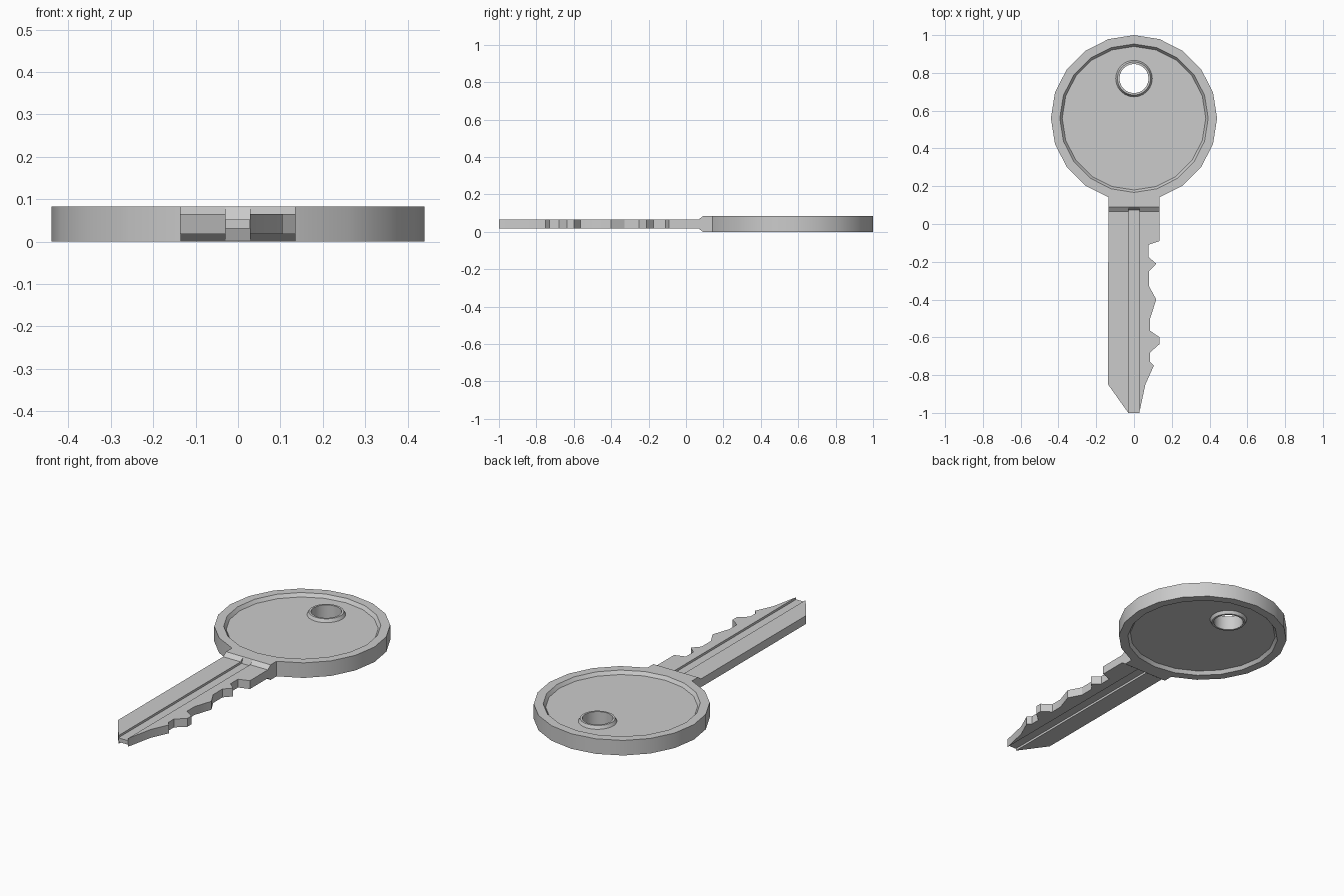
import bpy, bmesh, math
from mathutils import Vector

if "Cube" in bpy.data.objects:
    bpy.data.objects.remove(bpy.data.objects["Cube"])

T = 0.083                      # full thickness of the head
HEAD, HOLE = (0, 0.56), (0, 0.77)


def mesh_object(name, bm):
    bmesh.ops.recalc_face_normals(bm, faces=bm.faces)
    me = bpy.data.meshes.new(name)
    bm.to_mesh(me)
    bm.free()
    ob = bpy.data.objects.new(name, me)
    bpy.context.collection.objects.link(ob)
    return ob


def prism(name, points, direction):
    """Closed outline pushed along a direction."""
    bm = bmesh.new()
    face = bm.faces.new([bm.verts.new(p) for p in points])
    new = bmesh.ops.extrude_face_region(bm, geom=[face])["geom"]
    bmesh.ops.translate(bm, vec=Vector(direction),
                        verts=[v for v in new if isinstance(v, bmesh.types.BMVert)])
    return mesh_object(name, bm)


def frustum(name, centre, n, r0, z0, r1, z1):
    """Round block, radius r0 at z0 and r1 at z1."""
    bm = bmesh.new()
    rings = [[bm.verts.new((centre[0] + r * math.cos(math.tau * i / n),
                            centre[1] + r * math.sin(math.tau * i / n), z))
              for i in range(n)] for r, z in ((r0, z0), (r1, z1))]
    for i in range(n):
        j = (i + 1) % n
        bm.faces.new((rings[0][i], rings[0][j], rings[1][j], rings[1][i]))
    bm.faces.new(rings[0][::-1])
    bm.faces.new(rings[1])
    return mesh_object(name, bm)


def combine(target, tool, operation):
    mod = target.modifiers.new(operation, 'BOOLEAN')
    mod.operation, mod.object, mod.solver = operation, tool, 'EXACT'
    bpy.context.view_layer.objects.active = target
    bpy.ops.object.modifier_apply(modifier=mod.name)
    bpy.data.objects.remove(tool)


# Silhouette: 20-sided head with its lowest corner replaced by the blade
head = [(0.44 * math.cos(a), 0.56 + 0.44 * math.sin(a))
        for a in (math.radians(-72 + 18 * i) for i in range(19))]
blade = [(-0.137, -0.85), (-0.03, -1), (0.028, -1), (0.06, -0.85), (0.105, -0.75),
         (0.085, -0.73), (0.085, -0.68), (0.136, -0.635), (0.136, -0.60),
         (0.085, -0.565), (0.085, -0.50), (0.118, -0.40), (0.08, -0.33),
         (0.08, -0.25), (0.118, -0.21), (0.077, -0.175), (0.077, -0.11),
         (0.136, -0.09)]
key = prism("key", [(x, y, 0) for x, y in head + blade], (0, 0, T))

# Same cuts on the upper and lower side
for side in (1, -1):
    def z(h):
        return T / 2 + side * h

    # thin the blade, with a sloped shoulder at the head
    profile = [(-1.1, 0.023), (0.065, 0.023), (0.09, T / 2), (0.09, 0.1), (-1.1, 0.1)]
    combine(key, prism("blade_cutter", [(-0.5, y, z(h)) for y, h in profile],
                       (1, 0, 0)), 'DIFFERENCE')

    # lengthwise groove
    profile = [(-1.1, 0.011), (0.075, 0.011), (0.088, 0.042), (0.088, 0.1), (-1.1, 0.1)]
    combine(key, prism("groove_cutter", [(-0.03, y, z(h)) for y, h in profile],
                       (0.058, 0, 0)), 'DIFFERENCE')

    # dished face of the head
    combine(key, frustum("recess_cutter", HEAD, 20, 0.38, z(0.023), 0.396, z(0.046)),
            'DIFFERENCE')

    # raised collar round the hole
    combine(key, frustum("collar", HOLE, 24, 0.101, z(0.015), 0.088, z(0.040)), 'UNION')

# Hole for the key ring
combine(key, frustum("hole_cutter", HOLE, 24, 0.077, -0.1, 0.077, 0.2), 'DIFFERENCE')

bpy.ops.object.select_all(action='DESELECT')
key.select_set(True)
bpy.context.view_layer.objects.active = key
bpy.ops.object.shade_smooth_by_angle(angle=math.radians(25))
